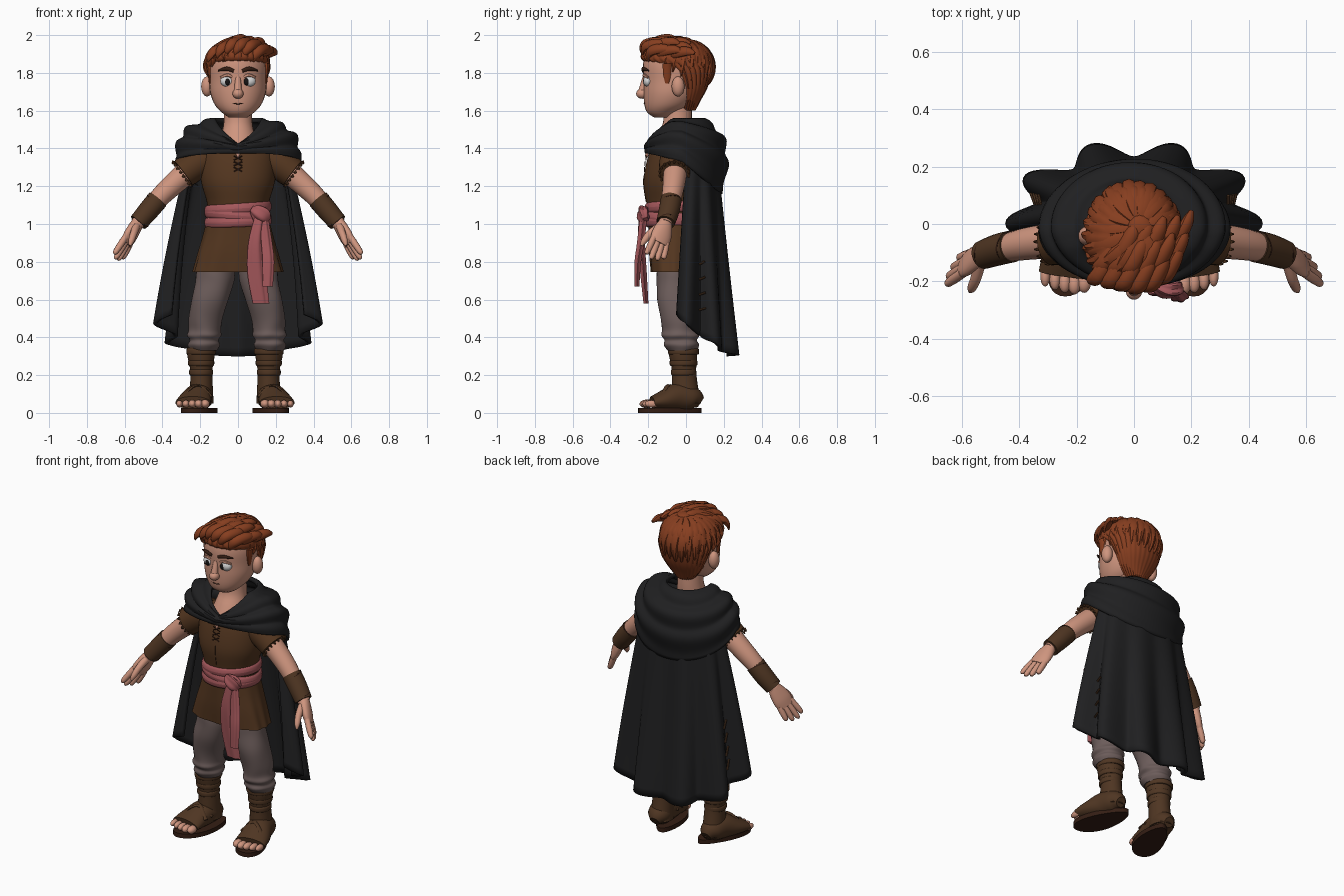
import bpy, bmesh, math, random
from mathutils import Vector
random.seed(4)
pi, sin, cos = math.pi, math.sin, math.cos


def material(name, rgb):
    m = bpy.data.materials.new(name)
    m.diffuse_color = (*rgb, 1)
    return m


SKIN = material("skin", (0.62, 0.30, 0.21))
HAIR = material("auburn hair", (0.24, 0.048, 0.014))
TUNIC = material("brown cloth", (0.088, 0.037, 0.014))
CAPE = material("black wool", (0.014, 0.014, 0.015))
PANTS = material("grey trousers", (0.15, 0.108, 0.103))
SASH = material("rose sash", (0.38, 0.098, 0.107))
LEATHER = material("leather", (0.078, 0.036, 0.016))
DARK = material("dark brown", (0.035, 0.013, 0.007))
WHITE = material("eye white", (0.70, 0.70, 0.70))
BLACK = material("pupil", (0.008, 0.007, 0.007))


def finish(name, bm, mat, mirror=False, thick=0):
    bmesh.ops.recalc_face_normals(bm, faces=bm.faces)
    me = bpy.data.meshes.new(name)
    bm.to_mesh(me)
    bm.free()
    ob = bpy.data.objects.new(name, me)
    bpy.context.collection.objects.link(ob)
    me.materials.append(mat)
    if thick:
        s = ob.modifiers.new("thickness", "SOLIDIFY")
        s.thickness, s.offset = thick, 0
    if mirror:
        ob.modifiers.new("mirror", "MIRROR").use_clip = False
    return ob


def smooth_rows(rows, k=4):
    """Catmull-Rom interpolation between rows of numbers."""
    out = []
    for i in range(len(rows) - 1):
        a, b, c, d = (rows[min(max(j, 0), len(rows) - 1)] for j in range(i - 1, i + 3))
        for s in range(k):
            t = s / k
            out.append([0.5 * (2*q + (r-p)*t + (2*p-5*q+4*r-w)*t*t + (3*q-p-3*r+w)*t**3)
                        for p, q, r, w in zip(a, b, c, d)])
    return out + [list(rows[-1])]


def loft(name, rows, mat, n=24, ref=None, mirror=False, ripple=None):
    """Rows are x, y, z, radius a, radius b; level rings, or rings across the path if ref is given."""
    rows = smooth_rows(rows)
    bm = bmesh.new()
    rings = []
    for i, (x, y, z, a, b) in enumerate(rows):
        p, u, v = Vector((x, y, z)), Vector((1, 0, 0)), Vector((0, 1, 0))
        if ref is not None:
            t = (Vector(rows[min(i+1, len(rows)-1)][:3]) - Vector(rows[max(i-1, 0)][:3])).normalized()
            u = t.cross(p - Vector(ref)).normalized()
            v = u.cross(t)
        ring = []
        for j in range(n):
            th = 2 * pi * j / n
            f = ripple(th, i / (len(rows) - 1)) if ripple else 1
            ring.append(bm.verts.new(p + f * (u * a * cos(th) + v * b * sin(th))))
        rings.append(ring)
    for r, s in zip(rings, rings[1:]):
        for j in range(n):
            bm.faces.new((r[j], r[(j+1) % n], s[(j+1) % n], s[j]))
    bm.faces.new(rings[0])
    bm.faces.new(rings[-1])
    return finish(name, bm, mat, mirror)


def sheet(name, func, nu, nv, mat, thick, closed=False):
    """Surface from func(u, v) with u, v from 0 to 1."""
    bm = bmesh.new()
    cols = [[bm.verts.new(func(i / nu, j / nv)) for j in range(nv + 1)]
            for i in range(nu if closed else nu + 1)]
    for i in range(nu):
        a, b = cols[i], cols[(i + 1) % len(cols)]
        for j in range(nv):
            bm.faces.new((a[j], b[j], b[j+1], a[j+1]))
    return finish(name, bm, mat, thick=thick)


def ball(name, loc, rad, mat, mirror=False):
    bm = bmesh.new()
    bmesh.ops.create_uvsphere(bm, u_segments=20, v_segments=12, radius=1)
    for v in bm.verts:
        v.co = Vector(c * r for c, r in zip(v.co, rad)) + Vector(loc)
    return finish(name, bm, mat, mirror)


UP, BACK = (0, 0, -100), (0, 100, 0)

# head, neck and face
loft("head", [(0, -.12, 1.565, .05, .05), (0, -.12, 1.59, .085, .085), (0, -.095, 1.63, .122, .125),
              (0, -.075, 1.69, .146, .15), (0, -.06, 1.76, .153, .165), (0, -.05, 1.84, .158, .178),
              (0, -.05, 1.9, .14, .16), (0, -.05, 1.95, .09, .1)], SKIN, 32)
loft("neck", [(0, -.09, 1.38, .12, .11), (0, -.065, 1.47, .09, .09), (0, -.045, 1.54, .076, .076),
              (0, -.045, 1.65, .075, .075)], SKIN)
ball("ear", (.164, -.042, 1.728), (.031, .034, .053), SKIN, True)
ball("nose", (0, -.232, 1.69), (.029, .032, .027), SKIN)
loft("nose_bridge", [(0, -.215, 1.78, .014, .014), (0, -.232, 1.71, .02, .02)], SKIN, 12)
ball("eye", (.057, -.2, 1.757), (.037, .026, .031), WHITE, True)
for x in (-.056, .046):
    ball("pupil", (x, -.217, 1.754), (.0165, .0115, .02), BLACK)
loft("eyelid", [(.02, -.214, 1.772, .006, .005), (.055, -.222, 1.788, .009, .008),
                (.093, -.2, 1.775, .006, .005)], SKIN, 8, BACK, True)
loft("eyebrow", [(.022, -.228, 1.81, .009, .006), (.06, -.226, 1.822, .011, .008),
                 (.105, -.198, 1.812, .004, .004)], DARK, 10, BACK, True)
loft("mouth", [(-.028, -.217, 1.64, .002, .002), (0, -.221, 1.636, .003, .003),
               (.028, -.217, 1.64, .002, .002)], DARK, 8, BACK)

# hair cap with combed ridges
loft("hair_cap", [(0, 0, 1.6, .055, .05), (0, .01, 1.65, .1, .065), (0, .02, 1.72, .138, .092),
                  (0, .005, 1.8, .162, .13), (0, -.022, 1.84, .166, .16), (0, -.05, 1.875, .166, .185),
                  (0, -.05, 1.92, .15, .175), (0, -.05, 1.955, .11, .13), (0, -.05, 1.97, .05, .06)], HAIR, 112,
     ripple=lambda th, t: 1.015 - .04 * abs(cos(14 * th + 2 * t)) ** 6)

# hair locks fanning out from a crown set towards the back
C = Vector((-.008, -.052, 1.82))
for layer, count in ((0, 26), (1, 15)):
    for k in range(count):
        az = 2 * pi * (k + .5 * layer) / count
        c = cos(az)
        end = -13 + 36 * c + (24 if layer else 0) + random.uniform(-5, 5)
        lift = random.uniform(-.015, .012)
        rows = []
        for s in range(7):
            t = s / 6
            el = math.radians(85 + (end - 85) * t)
            a = az + .6 * (1 - t) * (.4 + .6 * max(0, c))
            f = 1.0 + .02 * layer + .12 * max(0, c) * sin(pi * t) + lift
            p = C + f * Vector((.16 * cos(el) * sin(a), -.183 * cos(el) * cos(a), .149 * sin(el)))
            p += Vector((.03, .04, -.005)) * (1 - t) ** 2
            tip = .12 if s == 6 else 1
            rows.append((*p, (.008 + .021 * sin(pi * min(1, t * 1.05 + .08))) * tip, (.014 + .008 * sin(pi * t)) * tip))
        loft("hair_lock", rows, HAIR, 8, C)

# swept quiff rows over the forehead
for row, (dy, dz) in enumerate(((0, 0), (.06, .01), (.115, .008))):
    for k in range(6):
        x = -.125 + .048 * k + .018 * row
        z = 1.972 + dz - 3.0 * (x - .0) ** 2 + random.uniform(-.008, .006)
        y = -.165 + dy + 1.6 * x * x + random.uniform(-.008, .008)
        loft("quiff_lock", [(x + .05, y + .06, z - .012, .01, .008), (x + .035, y + .02, z, .026, .02),
                            (x, y - .045, z - .012, .029, .022), (x - .025, y - .062, z - .045, .02, .014),
                            (x - .035, y - .058, z - .075, .003, .003)], HAIR, 10, C)
ball("hair_crown", (.02, -.012, 1.968), (.045, .045, .022), HAIR)
loft("sideburn", [(.15, -.1, 1.85, .02, .025), (.15, -.1, 1.79, .01, .022), (.148, -.1, 1.745, .006, .01)],
     HAIR, 10, mirror=True)

# tunic, sleeves, chest lacing
loft("tunic", [(0, -.05, 1.45, .1, .08), (0, -.06, 1.40, .18, .12), (0, -.06, 1.33, .2, .148),
               (0, -.07, 1.22, .194, .155), (0, -.065, 1.12, .166, .146), (0, -.06, 1.05, .162, .14),
               (0, -.06, .95, .182, .137), (0, -.062, .85, .21, .132), (0, -.062, .745, .238, .122)],
     TUNIC, 80, ripple=lambda th, t: 1 + (.02 * cos(12 * th) + .11 * sin(2 * th) ** 2) * max(0, t - .6) / .4)
loft("sleeve", [(.13, -.05, 1.36, .08, .08), (.21, -.055, 1.325, .086, .086), (.29, -.062, 1.268, .08, .082)],
     TUNIC, 28, BACK, True)
for k in range(18):  # frayed sleeve edge
    th = 2 * pi * k / 18
    p = Vector((.291, -.062, 1.268)) + .078 * (cos(th) * Vector((.6, 0, .8)) + sin(th) * Vector((0, 1, 0)))
    loft("sleeve_fray", [(*p, .012, .007), (p.x + .012, p.y, p.z - .01, .003, .003)], TUNIC, 6, BACK, True)
loft("neck_opening", [(0, -.196, 1.41, .022, .01), (0, -.206, 1.37, .012, .01), (0, -.21, 1.35, .002, .005)], SKIN, 10)
for k in range(3):
    z = 1.36 - .03 * k
    loft("chest_lace", [(-.022, -.212 - k * .004, z, .003, .003), (.022, -.212 - k * .004, z - .022, .003, .003)],
         DARK, 6, BACK, True)
loft("tunic_seam", [(0, -.216, 1.28, .001, .002), (0, -.225, 1.22, .001, .003), (0, -.211, 1.12, .001, .003)], DARK, 6)

# sash with knot and hanging tails
for k, (z, tilt) in enumerate(((1.082, .012), (1.045, -.016), (1.012, .006))):
    sheet("sash_wrap", lambda u, v, z=z, tilt=tilt: Vector((
        (.166 + .012 * cos(2*pi*v)) * sin(2*pi*u), -.06 - (.147 + .013 * cos(2*pi*v)) * cos(2*pi*u),
        z + .028 * sin(2*pi*v) + tilt * sin(2*pi*u))), 48, 12, SASH, 0, True)
fold = lambda th, t: 1 + .14 * cos(5 * th)
loft("sash_knot", [(.075, -.215, 1.075, .02, .018), (.105, -.228, 1.06, .042, .028), (.135, -.225, 1.04, .045, .03),
                   (.155, -.215, 1.02, .022, .018)], SASH, 30, BACK, ripple=fold)
loft("sash_tail_long", [(.115, -.23, 1.04, .028, .018), (.092, -.236, .9, .04, .018), (.095, -.225, .74, .048, .016),
                        (.118, -.212, .58, .042, .012)], SASH, 30, ripple=fold)
loft("sash_tail_short", [(.135, -.225, 1.04, .022, .018), (.15, -.24, .9, .028, .018), (.158, -.255, .8, .03, .016),
                         (.155, -.26, .67, .026, .012)], SASH, 30, ripple=fold)

# arms and bracers
loft("arm", [(.22, -.055, 1.315, .066, .066), (.32, -.062, 1.23, .06, .06), (.42, -.078, 1.135, .052, .052),
             (.535, -.11, 1.0, .036, .036)], SKIN, 24, BACK, True)
loft("bracer", [(.425, -.078, 1.13, .056, .056), (.475, -.09, 1.07, .055, .055), (.528, -.108, 1.008, .05, .05)],
     LEATHER, 24, BACK, True)
for a, r in (((.434, -.08, 1.12), .057), ((.515, -.104, 1.022), .0525)):
    q = Vector(a) + Vector((.004, .001, -.005))
    loft("bracer_edge", [(*a, r, r), (*q, r, r)], DARK, 24, BACK, True)

# hands with the palms turned inwards and thumbs forward
D, W = Vector((.48, -.26, -.84)).normalized(), Vector((.32, -.85, .44)).normalized()
wrist = Vector((.53, -.108, 1.008))
palm_ref = wrist + 100 * D.cross(W)
loft("palm", [(*(wrist + D * t), a, b) for t, a, b in
              ((0, .036, .032), (.04, .05, .031), (.09, .058, .028), (.135, .052, .02))], SKIN, 20, palm_ref, True)
for k, length in enumerate((.09, .115, .125, .112)):
    p = wrist + D * .115 + W * (-.039 + .026 * k)
    e = D + W * (.08 * k - .12)
    loft("finger", [(*(p + e * length * t), r, r) for t, r in ((0, .0175), (.5, .0175), (.88, .014), (1, .005))],
         SKIN, 10, palm_ref, True)
loft("thumb", [(.54, -.14, .985, .024, .022), (.552, -.19, .95, .02, .019), (.565, -.222, .91, .017, .016),
               (.572, -.236, .885, .006, .006)], SKIN, 12, (50, 50, 50), True)

# trousers
loft("trouser_leg", [(.1, -.06, .85, .09, .08), (.112, -.058, .75, .1, .094), (.118, -.055, .69, .102, .1),
                     (.142, -.055, .6, .1, .1),
                     (.166, -.04, .5, .09, .094), (.17, -.035, .44, .084, .09), (.173, -.03, .41, .09, .1),
                     (.173, -.028, .385, .078, .088), (.175, -.024, .36, .086, .094), (.177, -.02, .33, .07, .075)],
     PANTS, 32, mirror=True, ripple=lambda th, t: 1 + .025 * sin(4 * th + 14 * t)).location.x = -.006

# sandal boots, the stance set slightly to one side
boots = [loft("boot_shaft", [(.178, .005, .05, .065, .075), (.178, -.005, .13, .061, .07), (.178, -.01, .22, .058, .064),
                             (.18, -.015, .3, .072, .074), (.18, -.018, .345, .074, .075)], LEATHER, 28, mirror=True)]
for z, r in ((.325, .076), (.265, .067), (.215, .061)):
    boots.append(loft("boot_band", [(.179, -.013, z + h, r + g, r + g + .004) for h, g in
                                    ((-.016, -.003), (-.009, .002), (.009, .002), (.016, -.003))],
                      LEATHER, 28, mirror=True))
boots.append(loft("boot_foot", [(.178, .078, .055, .03, .03), (.18, .04, .075, .064, .06), (.194, -.04, .083, .076, .074),
                                (.214, -.12, .066, .09, .053), (.223, -.178, .054, .094, .034)], LEATHER, 24, UP, True))
for a, b in (((.12, -.06), (.284, -.13)), ((.122, -.12), (.264, -.04))):
    boots.append(loft("foot_strap", [(*a, .085, .012, .006), ((a[0]+b[0])/2, (a[1]+b[1])/2, .146, .012, .006),
                                     (*b, .08, .012, .006)], LEATHER, 8, UP, True))
for k in range(5):
    boots.append(ball("toe", (.158 + .034 * k, -.21 + .006 * abs(k - 1) ** 1.4, .048),
                      (.024 - .0018 * k, .036, .023 - .001 * k), SKIN, True))
bm = bmesh.new()
low, high = ([bm.verts.new((.18 + .044 * cos(t) + sin(t) * (.085 + .022 * cos(t)), -.085 - .168 * cos(t), z))
              for t in (2 * pi * i / 36 for i in range(36))] for z in (0, .027))
bm.faces.new(low)
bm.faces.new(high)
for i in range(36):
    bm.faces.new((low[i], low[(i+1) % 36], high[(i+1) % 36], high[i]))
boots.append(finish("sole", bm, DARK, True))
for ob in boots:
    ob.location.x = -.016


# cape hanging from the shoulders in deep folds
def cape_point(u, v, out=0):
    ph = (2 * u - 1) * math.radians(108)
    wave = 1 - .13 * v ** .8 * cos(9.4 * ph) + out
    rx, ry = .24 + .2 * v - .05 * v * v, .108 + .122 * v
    bottom = .30 + .22 * (abs(ph) / 1.885) ** 2
    return Vector((rx * wave * sin(ph), .045 - .02 * v + ry * wave * cos(ph), 1.42 + (bottom - 1.42) * v))


sheet("cape", cape_point, 120, 24, CAPE, .022)
for k in range(4):  # torn side seam lacing
    for u in (.16, .84):
        a, b = cape_point(u - .02, .6 + .08 * k, .06), cape_point(u + .02, .63 + .08 * k, .06)
        loft("cape_lace", [(*a, .006, .006), (*b, .006, .006)], LEATHER, 8, (0, 0, .7))


# draped hood resting around the neck
def hood_point(u, v):
    th = 2 * pi * u
    off = min(th, 2 * pi - th)
    s, c = sin(th), cos(th)
    front, rear = max(0, c), max(0, -c)
    inner = Vector((.125 * s, -.03 - .145 * front + .125 * rear, 1.55 - .14 * max(0, 1 - off / 1.3)))
    outer = Vector((.322 * s, -.02 - .185 * front + .2 * rear, 1.33 + .05 * front - .17 * rear))
    bulge = (.055 - .04 * front + .01 * rear) * sin(pi * v)
    fold = .011 * (1 - .5 * front) * cos(2 * pi * 3 * v + 1.2 * c + 1.4 * s)
    return inner.lerp(outer, v) + Vector((s, -c, .75)) * (bulge + fold * sin(pi * v) ** .5 if 0 < v < 1 else 0)


sheet("hood", hood_point, 80, 30, CAPE, .024, True)

# smooth shading with sharp edges kept
for ob in bpy.context.scene.objects:
    ob.select_set(True)
    bpy.context.view_layer.objects.active = ob
bpy.ops.object.shade_smooth_by_angle(angle=math.radians(40))
